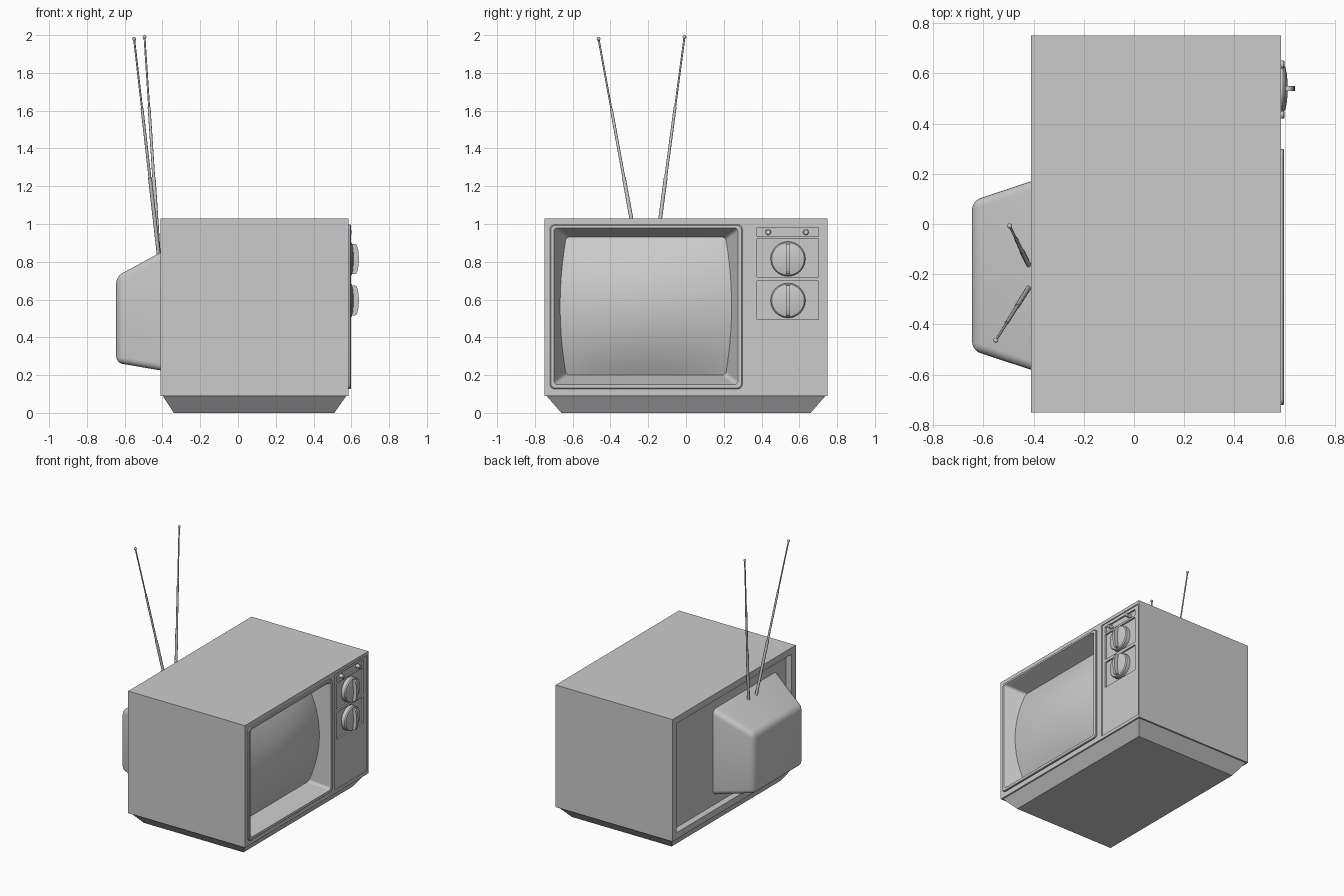
import bpy, bmesh, math
from mathutils import Vector

if "Cube" in bpy.data.objects:
    bpy.data.objects.remove(bpy.data.objects["Cube"])


def add_object(name, bm, smooth=None):
    bmesh.ops.recalc_face_normals(bm, faces=bm.faces)
    mesh = bpy.data.meshes.new(name)
    bm.to_mesh(mesh)
    bm.free()
    ob = bpy.data.objects.new(name, mesh)
    bpy.context.collection.objects.link(ob)
    bpy.ops.object.select_all(action='DESELECT')
    bpy.context.view_layer.objects.active = ob
    ob.select_set(True)
    if smooth:
        bpy.ops.object.shade_smooth_by_angle(angle=math.radians(smooth))
    return ob


def rect(x, y0, y1, z0, z1, r=0.0, n=4):
    """Loop in the plane x, with optional rounded corners."""
    if r == 0:
        return [(x, y0, z0), (x, y1, z0), (x, y1, z1), (x, y0, z1)]
    corners = [(y1 - r, z1 - r), (y0 + r, z1 - r), (y0 + r, z0 + r), (y1 - r, z0 + r)]
    pts = []
    for i, (cy, cz) in enumerate(corners):
        for k in range(n + 1):
            a = math.pi / 2 * (i + k / n)
            pts.append((x, cy + r * math.cos(a), cz + r * math.sin(a)))
    return pts


def loft_bm(loops, closed=False):
    """Bridge loops in order; cap the ends unless the chain is closed."""
    bm = bmesh.new()
    rows = [[bm.verts.new(p) for p in loop] for loop in loops]
    n = len(rows[0])
    pairs = list(zip(rows, rows[1:])) + ([(rows[-1], rows[0])] if closed else [])
    for a, b in pairs:
        for i in range(n):
            j = (i + 1) % n
            bm.faces.new((a[i], a[j], b[j], b[i]))
    if not closed:
        bm.faces.new(rows[0])
        bm.faces.new(rows[-1])
    return bm


def loft(name, loops, closed=False, smooth=None):
    return add_object(name, loft_bm(loops, closed), smooth)


def tube(name, origin, axis, profile, n=24, smooth=35):
    """Round part along an axis from (distance, radius) pairs."""
    rot = Vector((0, 0, 1)).rotation_difference(Vector(axis)).to_matrix()
    loops = [[Vector(origin) + rot @ Vector((r * math.cos(t), r * math.sin(t), d))
              for t in (2 * math.pi * k / n for k in range(n))] for d, r in profile]
    return loft(name, loops, smooth=smooth)


def box(name, x0, x1, *yz):
    return loft(name, [rect(x0, *yz), rect(x1, *yz)])


# Screen opening: funnel narrowing towards the tube
BACK, FRONT, CY, CZ = 0.45, 0.598, -0.2125, 0.565


def half(x):
    t = (x - BACK) / (FRONT - BACK)
    return 0.42 + 0.0675 * t, 0.365 + 0.05 * t


def opening(x):
    hy, hz = half(x)
    return rect(x, CY - hy, CY + hy, CZ - hz, CZ + hz, 0.02)


# Cabinet with screen well, control panel recesses and rear recess
cabinet = box("cabinet", -0.41, 0.585, -0.75, 0.75, 0.09, 1.03)
cutters = [
    loft("cut_screen", [opening(BACK), opening(0.62)]),
    box("cut_panel", 0.578, 0.62, 0.345, 0.738, 0.115, 1.005),
    box("cut_rear", -0.5, -0.36, -0.70, 0.70, 0.14, 0.98),
]
for z0, z1 in ((0.935, 0.982), (0.72, 0.92), (0.495, 0.697)):
    cutters.append(box("cut_plate", 0.566, 0.62, 0.375, 0.702, z0, z1))
bpy.context.view_layer.objects.active = cabinet
for c in cutters:
    m = cabinet.modifiers.new("cut", 'BOOLEAN')
    m.operation, m.solver, m.object = 'DIFFERENCE', 'EXACT', c
    bpy.ops.object.modifier_apply(modifier=m.name)
    bpy.data.objects.remove(c)

# Tapered plinth
loft("plinth", [[(x0, -y, z), (x1, -y, z), (x1, y, z), (x0, y, z)]
                for x0, x1, y, z in ((-0.34, 0.51, 0.66, 0), (-0.40, 0.575, 0.74, 0.092))])

# Raised screen surround
outer = (-0.72, 0.298, 0.127, 0.997, 0.025)
lip = (-0.716, 0.294, 0.131, 0.993, 0.025)
loft("screen_frame", [rect(0.58, *outer), rect(0.594, *outer), rect(FRONT, *lip),
                      opening(FRONT), opening(0.58)], closed=True, smooth=30)

# Bulging picture tube, its edges following the funnel walls
bm = bmesh.new()
N = 20
grid = []
for i in range(N + 1):
    u = 2 * i / N - 1
    row = []
    for j in range(N + 1):
        v = 2 * j / N - 1
        x = BACK + 0.004 + (1 - v * v) * (0.07 + 0.035 * (1 - u * u))
        edge = BACK + 0.004 + (1 - v * v) * 0.07
        row.append(bm.verts.new((x, CY + u * half(edge)[0], CZ + v * half(BACK)[1])))
    grid.append(row)
for i in range(N):
    for j in range(N):
        bm.faces.new((grid[i][j], grid[i + 1][j], grid[i + 1][j + 1], grid[i][j + 1]))
add_object("screen", bm, 40)

# Rear housing with rounded edges
bm = loft_bm([rect(-0.35, -0.60, 0.19, 0.215, 0.882),
              rect(-0.645, -0.503, 0.092, 0.265, 0.722)])
edges = [e for e in bm.edges if any(v.co.x < -0.5 for v in e.verts)]
bmesh.ops.bevel(bm, geom=edges, offset=0.035, segments=5, profile=0.5, affect='EDGES')
add_object("rear_housing", bm, 35)

# Dials with arched grips
for name, z in (("upper", 0.815), ("lower", 0.595)):
    tube(name + "_dial", (0.56, 0.54, z), (1, 0, 0),
         [(0, 0.092), (0.034, 0.092), (0.042, 0.086), (0.048, 0.06), (0.052, 0.02)], n=32)
    arc = [(0.62 + 0.02 * math.cos(a), 0.08 * math.sin(a))
           for a in (math.pi * (k / 10 - 0.5) for k in range(11))]
    side = [(0.595, -0.08)] + arc + [(0.595, 0.08)]
    loft(name + "_dial_grip", [[(x, y, z + dz) for x, dz in side] for y in (0.53, 0.55)])

# Small push buttons
for name, y in (("left", 0.435), ("right", 0.635)):
    tube(name + "_button", (0.56, y, 0.957), (1, 0, 0),
         [(0, 0.015), (0.036, 0.015), (0.04, 0.012)], n=16)

# Telescopic aerials with ball tips
for name, a, b in (("right", (-0.419, -0.163, 0.83), (-0.495, -0.008, 1.99)),
                   ("left", (-0.419, -0.253, 0.83), (-0.55, -0.463, 1.98))):
    d = Vector(b) - Vector(a)
    L = d.length
    tube(name + "_aerial", a, d, [(0, 0.01), (L * 0.36, 0.01), (L * 0.36, 0.0075),
         (L * 0.68, 0.0075), (L * 0.68, 0.005), (L, 0.005)], n=12)
    bm = bmesh.new()
    bmesh.ops.create_uvsphere(bm, u_segments=12, v_segments=8, radius=0.01)
    bmesh.ops.translate(bm, verts=bm.verts, vec=b)
    add_object(name + "_aerial_tip", bm, 60)
